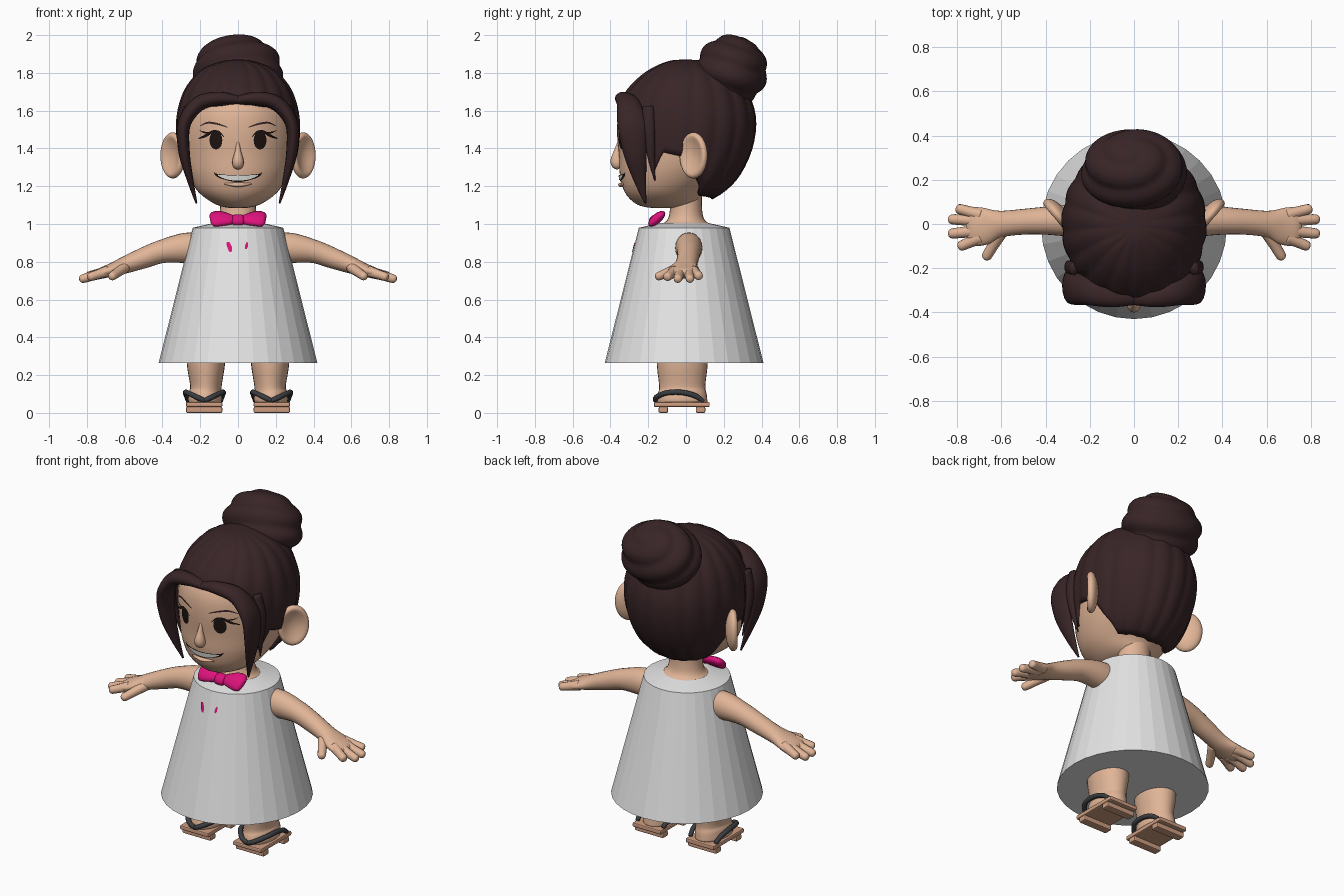
import bpy, bmesh, math
from math import sin, cos, pi, sqrt
from mathutils import Vector, Matrix

old = bpy.data.objects.get("Cube")
if old:
    bpy.data.objects.remove(old, do_unlink=True)


def material(name, r, g, b):
    m = bpy.data.materials.new(name)
    m.use_nodes = True
    m.diffuse_color = (r, g, b, 1)
    bsdf = next(n for n in m.node_tree.nodes if n.type == "BSDF_PRINCIPLED")
    bsdf.inputs["Base Color"].default_value = (r, g, b, 1)
    bsdf.inputs["Roughness"].default_value = 0.8
    return m


SKIN = material("skin", 0.75, 0.46, 0.31)
HAIR = material("dark brown hair", 0.04, 0.018, 0.02)
CLOTH = material("pale grey cloth", 0.78, 0.78, 0.78)
PINK = material("pink ribbon", 0.72, 0.006, 0.2)
WOOD = material("sandal wood", 0.62, 0.34, 0.22)
STRAP = material("charcoal strap", 0.045, 0.047, 0.053)
INK = material("eye black", 0.013, 0.007, 0.006)
WHITE = material("tooth white", 0.85, 0.85, 0.82)


def finish(name, bm, mat, smooth=True):
    bmesh.ops.remove_doubles(bm, verts=bm.verts, dist=0.0001)
    bmesh.ops.recalc_face_normals(bm, faces=bm.faces)
    for f in bm.faces:
        f.smooth = smooth
    me = bpy.data.meshes.new(name)
    bm.to_mesh(me)
    bm.free()
    me.materials.append(mat)
    ob = bpy.data.objects.new(name, me)
    bpy.context.collection.objects.link(ob)
    return ob


def skin_rows(name, rows, mat, smooth=True, caps=True):
    """Join rings of points into a tube surface."""
    bm = bmesh.new()
    rings = [[bm.verts.new(p) for p in row] for row in rows]
    n = len(rings[0])
    for a, b in zip(rings, rings[1:]):
        for i in range(n):
            j = (i + 1) % n
            bm.faces.new((a[i], a[j], b[j], b[i]))
    if caps:
        bm.faces.new(rings[0])
        bm.faces.new(rings[-1])
    return finish(name, bm, mat, smooth)


def spline(pts, t):
    """Smooth interpolation through tuples; t counts along the list."""
    last = len(pts) - 1
    i = max(0, min(int(t), last - 1))
    f = t - i
    p0, p1, p2, p3 = (pts[max(0, min(k, last))] for k in range(i - 1, i + 3))
    return [b + f * ((c - a) / 2 + f * (a - 2.5 * b + 2 * c - d / 2
            + f * (1.5 * b - a / 2 - 1.5 * c + d / 2))) for a, b, c, d in zip(p0, p1, p2, p3)]


def tube(name, pts, mat, ref=(0, 1, 0), sides=16, steps=5):
    """Tapered oval tube; each point is x, y, z, radius along ref, other radius."""
    total = (len(pts) - 1) * steps
    path = [spline(pts, k / steps) for k in range(total + 1)]
    rows = []
    for k, p in enumerate(path):
        d = Vector(path[min(k + 1, total)][:3]) - Vector(path[max(k - 1, 0)][:3])
        d.normalize()
        u = Vector(ref)
        u = (u - d * u.dot(d)).normalized()
        v = d.cross(u)
        rows.append([Vector(p[:3]) + u * p[3] * cos(a) + v * p[4] * sin(a)
                     for a in (2 * pi * i / sides for i in range(sides))])
    return skin_rows(name, rows, mat)


def mirrored(pts, s):
    return [(s * p[0], *p[1:]) for p in pts]


def ring_point(sec, a, grow=0.0):
    z, w, yf, yb = sec
    return Vector(((w + grow) * sin(a), (yf + yb) / 2 - ((yb - yf) / 2 + grow) * cos(a), z))


# Head: height, half width, front, back
HEAD = [(1.085, 0, -.1, -.1), (1.087, .06, -.2, 0), (1.11, .13, -.27, .06), (1.17, .21, -.325, .1),
        (1.26, .265, -.35, .2), (1.36, .295, -.355, .28), (1.5, .31, -.365, .33),
        (1.62, .29, -.345, .31), (1.75, .22, -.25, .24), (1.83, .1, -.1, .1), (1.845, 0, 0, 0)]
rows = [[ring_point(spline(HEAD, k / 4), 2 * pi * i / 48) for i in range(48)]
        for k in range(4 * (len(HEAD) - 1) + 1)]
skin_rows("head", rows, SKIN, caps=False)


def find_t(table, z):
    lo, hi = 0.0, len(table) - 1.0
    rising = table[-1][0] > table[0][0]
    for _ in range(30):
        mid = (lo + hi) / 2
        if (spline(table, mid)[0] < z) == rising:
            lo = mid
        else:
            hi = mid
    return lo


def face_y(x, z):
    _, w, yf, yb = spline(HEAD, find_t(HEAD, z))
    return (yf + yb) / 2 - (yb - yf) / 2 * sqrt(max(0, 1 - (x / w) ** 2))


def dress_y(x, z):
    r = 0.24 + 0.18 * (0.98 - z) / 0.715
    return -0.01 - sqrt(r * r - x * x)


def plate(name, pts, mat, surface=face_y, lift=0.006, steps=5):
    """Thin painted strip on a surface; each point is x, z, half height."""
    bm = bmesh.new()
    rows = []
    for k in range((len(pts) - 1) * steps + 1):
        x, z, h = spline(pts, k / steps)
        h = max(h, 0.0008)
        rows.append([bm.verts.new((x, surface(x, z + q * h) - lift, z + q * h))
                     for q in (-1, -.5, 0, .5, 1)])
    for a, b in zip(rows, rows[1:]):
        for i in range(4):
            bm.faces.new((a[i], a[i + 1], b[i + 1], b[i]))
    return finish(name, bm, mat)


# Hair cap with a shaped hairline and strand grooves
CAP = [(1.87, 0, 0, 0), (1.865, .07, -.08, .08), (1.83, .17, -.17, .18), (1.77, .24, -.255, .27),
       (1.68, .295, -.33, .335), (1.55, .325, -.37, .37), (1.4, .318, -.37, .35),
       (1.26, .28, -.355, .285), (1.17, .22, -.3, .2), (1.1, .13, -.25, .08)]
HAIRLINE = [(0, 1.64), (50, 1.61), (57, 1.45), (65, 1.27), (72, 1.38), (95, 1.35),
            (108, 1.24), (122, 1.15), (180, 1.13)]


def hairline(a):
    d = abs(math.degrees(a) - 180)
    d = 180 - d
    for (d0, z0), (d1, z1) in zip(HAIRLINE, HAIRLINE[1:]):
        if d <= d1:
            return z0 + (z1 - z0) * (d - d0) / (d1 - d0)
    return HAIRLINE[-1][1]


COLS, ROWS = 144, 28
ends = [find_t(CAP, hairline(2 * pi * i / COLS)) for i in range(COLS)]
rows = []
for k in range(ROWS + 1):
    f = k / ROWS
    rows.append([ring_point(spline(CAP, ends[i] * f), 2 * pi * i / COLS,
                            0.009 * min(1, 3 * f) * (abs(sin(pi * i / 8 + f)) - .6) if k else 0)
                 for i in range(COLS)])
cap = skin_rows("hair_cap", rows, HAIR, caps=False)
mod = cap.modifiers.new("thickness", "SOLIDIFY")
mod.thickness, mod.offset = 0.025, -1

# Hair bun with coiled ridges
tilt = Matrix.Translation((0, .24, 1.81)) @ Matrix.Rotation(-0.55, 4, "X")
rows = []
for k in range(41):
    th = pi * k / 40
    ring = []
    for i in range(64):
        a = 2 * pi * i / 64
        r = 0.93 + 0.1 * abs(sin(a + 4.5 * th)) * sin(th)
        ring.append(tilt @ Vector((.235 * r * sin(th) * cos(a), .19 * r * sin(th) * sin(a),
                                   .2 * r * cos(th))))
    rows.append(ring)
skin_rows("hair_bun", rows, HAIR, caps=False)

# Neck and upper chest
tube("neck", [(0, 0, .93, .17, .17), (0, 0, .985, .15, .15), (0, 0, 1.02, .1, .11),
              (0, 0, 1.08, .085, .095), (0, 0, 1.18, .085, .095)], SKIN, sides=28)

# Dress: one faceted cone with a shallow sloped top
rows = [[(r * cos(2 * pi * i / 32), r * sin(2 * pi * i / 32) - .01, z) for i in range(32)]
        for r, z in ((.42, .265), (.24, .98), (.13, 1.005))]
skin_rows("dress", rows, CLOTH, smooth=False)

# Bow knot and ribbon ends
SLANT = (0, .75, .66)
tube("bow_knot", [(-.032, -.165, 1.02, .02, .01), (-.02, -.165, 1.02, .034, .026),
                  (.02, -.165, 1.02, .034, .026), (.032, -.165, 1.02, .02, .01)], PINK, SLANT)
plate("ribbon_end_right", [(-.06, .895, .008), (-.047, .88, .025), (-.033, .868, .014)],
      PINK, dress_y)
plate("ribbon_end_left", [(.038, .878, .01), (.045, .885, .018), (.052, .89, .012)], PINK, dress_y)

# Smiling mouth
plate("mouth_line", [(-.128, 1.272, .003), (-.1, 1.254, .01), (0, 1.24, .018),
                     (.1, 1.254, .01), (.128, 1.272, .003)], INK, lift=.004)
plate("teeth", [(-.105, 1.258, .003), (-.06, 1.247, .011), (0, 1.243, .013),
                (.06, 1.247, .011), (.105, 1.258, .003)], WHITE, lift=.008)
tube("lower_lip", [(-.07, -.335, 1.213, .004, .004), (0, -.343, 1.207, .016, .012),
                   (.07, -.335, 1.213, .004, .004)], SKIN)
tube("nose", [(0, -.352, 1.44, .008, .006), (0, -.362, 1.39, .018, .015),
              (0, -.367, 1.335, .033, .03), (0, -.36, 1.305, .026, .026),
              (0, -.355, 1.292, .008, .01)], SKIN)

for s, side in ((1, "left"), (-1, "right")):
    # Eyes, lashes and brows
    oval = [(.117 - .034 * cos(pi * k / 8), 1.443, .048 * sin(pi * k / 8)) for k in range(9)]
    plate("eye_" + side, mirrored(oval, s), INK)
    plate("lash_" + side, mirrored([(.075, 1.462, .002), (.1, 1.486, .006), (.135, 1.488, .008),
                                    (.17, 1.468, .008), (.21, 1.452, .002)], s), INK, lift=.008)
    plate("lash_tip_" + side, mirrored([(.15, 1.482, .005), (.18, 1.485, .004),
                                        (.205, 1.496, .001)], s), INK, lift=.008)
    plate("brow_" + side, mirrored([(.055, 1.512, .002), (.11, 1.53, .005), (.16, 1.536, .005),
                                    (.2, 1.52, .002)], s), HAIR)

    # Cupped ear
    bm = bmesh.new()
    bmesh.ops.create_uvsphere(bm, u_segments=28, v_segments=20, radius=1)
    turn = Matrix.Rotation(-0.7, 3, "Z")
    for v in bm.verts:
        rho2 = v.co.y ** 2 + v.co.z ** 2
        if v.co.x > 0:
            v.co.x -= 1.5 * max(0, 0.75 - rho2)
        p = turn @ Vector((.042 * v.co.x, .09 * v.co.y, .122 * v.co.z))
        v.co = (s * (p.x + .345), p.y + .04, p.z + 1.363)
    finish("ear_" + side, bm, SKIN)

    # Swept fringe and temple strands
    tube("fringe_" + side, mirrored([
        (-.01, -.335, 1.655, .03, .02), (.1, -.332, 1.665, .045, .035), (.21, -.305, 1.635, .062, .04),
        (.285, -.285, 1.53, .078, .035), (.285, -.27, 1.38, .062, .03),
        (.255, -.245, 1.24, .035, .018), (.22, -.215, 1.11, .005, .005)], s), HAIR)
    tube("temple_strand_" + side, mirrored([
        (.27, -.2, 1.62, .03, .02), (.295, -.195, 1.5, .03, .02), (.285, -.185, 1.36, .02, .015),
        (.265, -.165, 1.23, .003, .003)], s), HAIR)

    # Bow loop
    tube("bow_loop_" + side, mirrored([
        (.01, -.157, 1.022, .022, .015), (.05, -.157, 1.025, .04, .022), (.1, -.155, 1.028, .055, .026),
        (.135, -.155, 1.026, .05, .022), (.148, -.155, 1.024, .03, .008)], s), PINK, SLANT)

    # Arm and palm
    tube("arm_" + side, mirrored([
        (.18, .015, .87, .07, .08), (.28, .015, .873, .072, .08), (.4, .015, .855, .063, .062),
        (.5, .01, .82, .058, .055), (.6, 0, .782, .06, .045), (.67, -.01, .757, .083, .035),
        (.73, -.012, .738, .085, .028), (.755, -.012, .73, .05, .015)], s), SKIN, sides=24)

    # Fingers: base x, y, z and tip x, y, z
    fingers = {"little": (.69, .04, .75, .805, .072, .722), "ring": (.7, .015, .745, .84, .022, .705),
               "middle": (.7, -.03, .745, .84, -.045, .705), "index": (.69, -.06, .75, .795, -.105, .716),
               "thumb": (.6, -.035, .77, .675, -.16, .717)}
    for fname, f in fingers.items():
        a, b = Vector(f[:3]), Vector(f[3:])
        pts = [(*a.lerp(b, t), r, r) for t, r in
               ((0, .03), (.5, .025), (.85, .023), (.96, .017), (1, .006))]
        tube(fname + "_finger_" + side, mirrored(pts, s), SKIN, ref=(0, 0, 1), sides=12)

    # Leg with foot
    tube("leg_" + side, mirrored([
        (.17, -.02, .36, .135, .105), (.17, -.02, .25, .134, .1), (.17, -.02, .14, .122, .083),
        (.173, -.02, .1, .13, .088), (.175, -.022, .065, .135, .09), (.175, -.022, .05, .125, .08)], s),
        SKIN, sides=28)

    # Raised sandal
    for part, y, z, dy, dz in (("sole", -.022, .044, .295, .026), ("front_tooth", -.12, .016, .05, .032),
                               ("back_tooth", .077, .016, .05, .032)):
        bm = bmesh.new()
        bmesh.ops.create_cube(bm, size=1)
        for v in bm.verts:
            v.co = (s * .179 + v.co.x * .192, y + v.co.y * dy, z + v.co.z * dz)
        ob = finish("sandal_" + part + "_" + side, bm, WOOD, smooth=False)
        mod = ob.modifiers.new("soft_edges", "BEVEL")
        mod.width, mod.segments = .007, 2

    # Sandal strap, two arms meeting at the toe
    for q, edge in ((1, "outer"), (-1, "inner")):
        tube("strap_" + edge + "_" + side, mirrored([
            (.178, -.16, .064, .013, .013), (.178 + q * .04, -.157, .083, .014, .014),
            (.178 + q * .09, -.1, .107, .014, .014), (.178 + q * .1, -.02, .108, .014, .014),
            (.178 + q * .094, .05, .09, .014, .014), (.178 + q * .085, .092, .06, .012, .012)], s),
            STRAP, ref=(0, 0, 1), sides=10)
